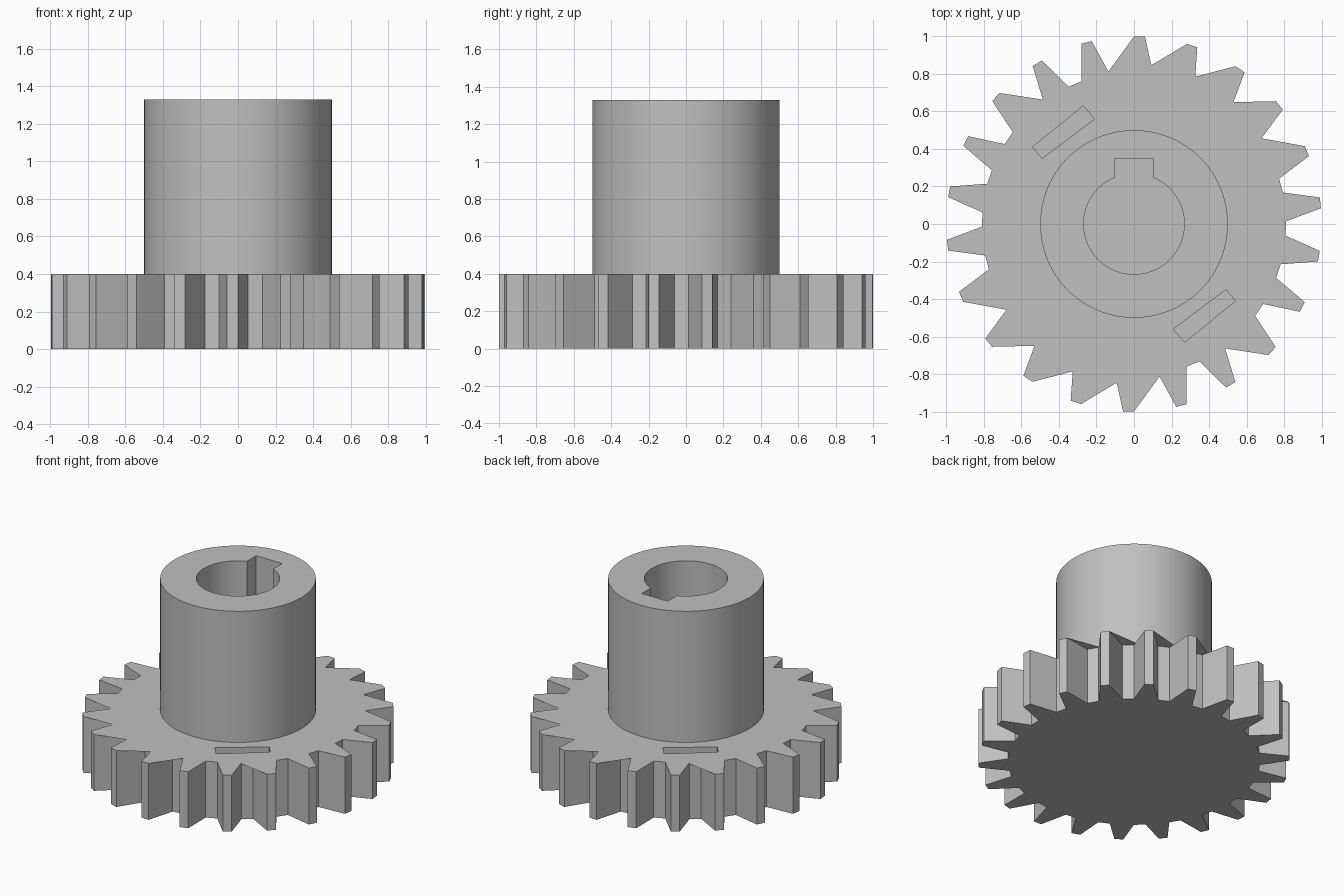
import bpy, bmesh
from math import cos, sin, pi, radians
from mathutils import Vector
from mathutils.geometry import intersect_line_line_2d

if "Cube" in bpy.data.objects:
    bpy.data.objects.remove(bpy.data.objects["Cube"])

TEETH, PITCH, FIRST = 22, 360 / 22, 88.3
TIP_R, ROOT_R, TIP_HALF, GAP_HALF = 1.0, 0.81, 1.65, 2.7
GEAR_H, TOP = 0.4, 1.33

steel = bpy.data.materials.new("grey_steel")
steel.use_nodes = True
COLOUR = (0.53, 0.53, 0.53, 1)
steel.diffuse_color = COLOUR
steel.node_tree.nodes["Principled BSDF"].inputs["Base Color"].default_value = COLOUR


def polar(r, deg):
    return Vector((r * cos(radians(deg)), r * sin(radians(deg))))


def make_object(name, bm):
    bmesh.ops.recalc_face_normals(bm, faces=bm.faces)
    mesh = bpy.data.meshes.new(name)
    bm.to_mesh(mesh)
    bm.free()
    mesh.materials.append(steel)
    obj = bpy.data.objects.new(name, mesh)
    bpy.context.collection.objects.link(obj)
    return obj


def prism(name, outline, z0, z1):
    bm = bmesh.new()
    face = bm.faces.new([bm.verts.new((p[0], p[1], z0)) for p in outline])
    up = bmesh.ops.extrude_face_region(bm, geom=[face])["geom"]
    moved = [v for v in up if isinstance(v, bmesh.types.BMVert)]
    bmesh.ops.translate(bm, verts=moved, vec=(0, 0, z1 - z0))
    return make_object(name, bm)


def cut(target, cutter):
    mod = target.modifiers.new("cut", 'BOOLEAN')
    mod.operation, mod.solver, mod.object = 'DIFFERENCE', 'EXACT', cutter
    bpy.context.view_layer.objects.active = target
    bpy.ops.object.modifier_apply(modifier=mod.name)
    bpy.data.objects.remove(cutter)


def circle(r, n, centre=(0, 0)):
    return [Vector(centre) + polar(r, 360 * i / n) for i in range(n)]


# Toothed wheel: each tooth has a narrow flat tip and straight flanks
outline, gaps = [], []
for i in range(TEETH):
    a = FIRST + i * PITCH
    g = a + PITCH / 2
    outline += [polar(TIP_R, a - TIP_HALF), polar(TIP_R, a + TIP_HALF),
                polar(ROOT_R, g - GAP_HALF), polar(ROOT_R, g + GAP_HALF)]
    gaps.append([polar(TIP_R, a + TIP_HALF), polar(ROOT_R, g - GAP_HALF),
                 polar(ROOT_R, g + GAP_HALF), polar(TIP_R, a + PITCH - TIP_HALF)])
wheel = prism("gear_wheel", outline, 0, GEAR_H)

# Two opposite slots, each a straight groove with a round end
for s in (1, -1):
    groove = [(-.54, .41), (-.49, .35), (-.21, .56), (-.27, .63)]
    cut(wheel, prism("slot_cutter", [(s * x, s * y) for x, y in groove], 0.02, 0.6))

# Thin webs on the upper face that partly bridge some tooth gaps
bm = bmesh.new()
for s in (1, -1):
    apex = Vector((-.27, .63)) * s
    for k in (-4, -3, -2, -1, 0, 2):
        gap = gaps[(k + (0 if s == 1 else TEETH // 2)) % TEETH]
        if k == 2:
            gap = gap[::-1]
        far, near_root, other_root, other_tip = gap
        hit = intersect_line_line_2d(apex, far, other_root, other_tip)
        if hit:
            web = [far, near_root, other_root, hit]
            bm.faces.new([bm.verts.new((p.x, p.y, GEAR_H)) for p in web])
for f in bm.faces:
    f.normal_update()
make_object("tooth_webs", bm)

# Hub with a keyed bore
hub = prism("hub", circle(0.5, 96), GEAR_H, TOP)
half = 0.103
key_y = 0.25
start = 90 - 22.4
bore = [polar(0.268, start - (360 - 44.8) * i / 64) for i in range(65)]
bore += [Vector((-half, 0.35)), Vector((half, 0.35))]
cut(hub, prism("bore_cutter", bore, GEAR_H - 0.1, TOP + 0.1))

# Smooth the hub walls while keeping edges sharp
bpy.ops.object.select_all(action='DESELECT')
hub.select_set(True)
bpy.context.view_layer.objects.active = hub
bpy.ops.object.shade_smooth_by_angle(angle=radians(30))
